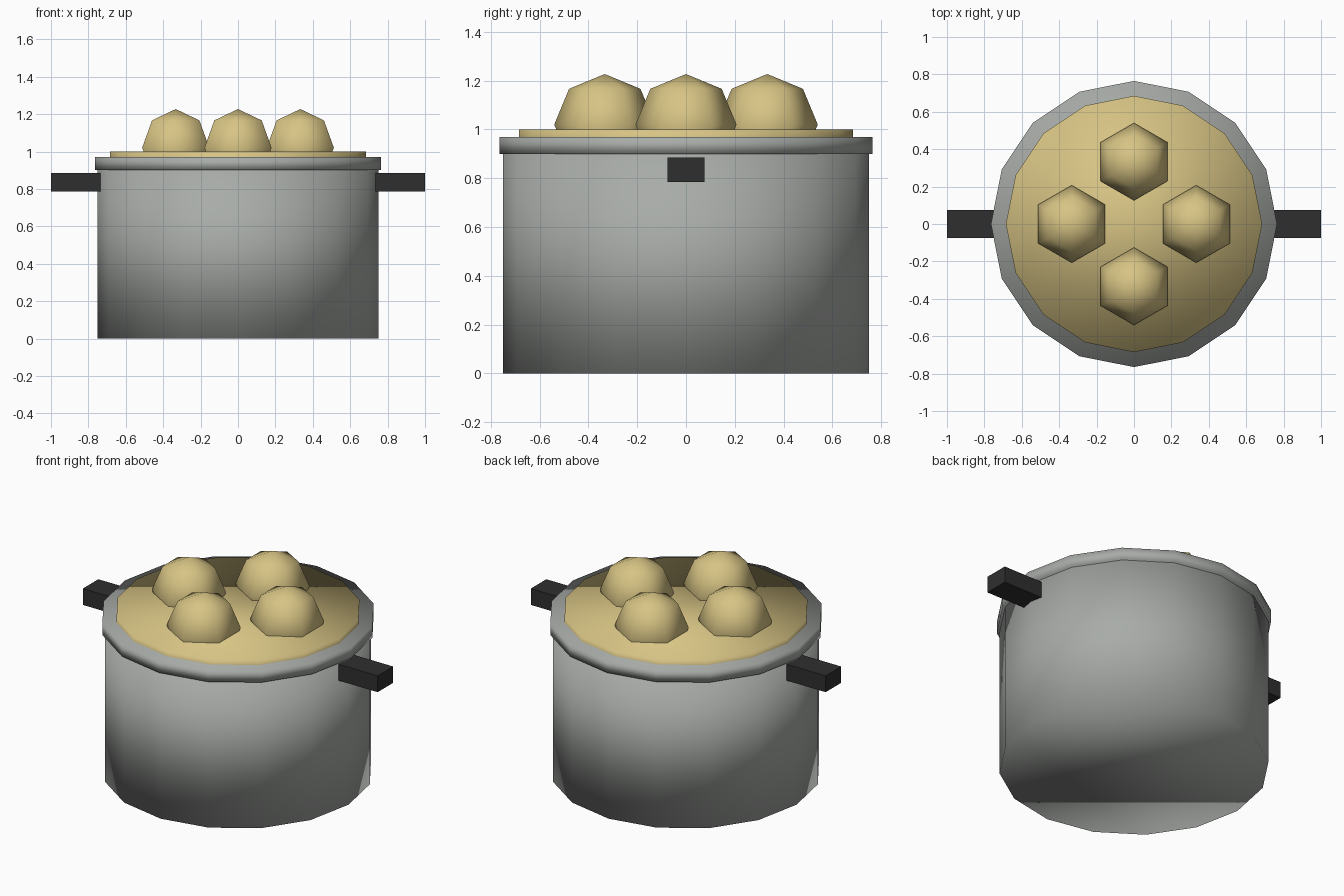
import bpy
import math

cube = bpy.data.objects.get("Cube")
if cube:
    bpy.data.objects.remove(cube, do_unlink=True)


def material(name, rgb):
    mat = bpy.data.materials.new(name)
    mat.use_nodes = True
    color = (*rgb, 1)
    mat.diffuse_color = color
    mat.node_tree.nodes["Principled BSDF"].inputs["Base Color"].default_value = color
    return mat


metal = material("brushed grey", (0.39, 0.41, 0.39))
dough = material("dough yellow", (0.68, 0.55, 0.23))
black = material("handle black", (0.028, 0.028, 0.028))


def finish(name, mat, smooth=True):
    obj = bpy.context.object
    obj.name = name
    obj.data.materials.append(mat)
    if smooth:
        bpy.ops.object.shade_smooth()
    return obj


def drum(name, radius, bottom, top, mat):
    """Sixteen-sided, softly shaded cylinder between two heights."""
    bpy.ops.mesh.primitive_cylinder_add(
        vertices=16, radius=radius, depth=top - bottom,
        location=(0, 0, (bottom + top) / 2))
    return finish(name, mat)


# Pot body, rim band and the filling that rises just above it
drum("pot_body", 0.75, 0, 0.92, metal)
drum("pot_rim", 0.765, 0.9, 0.97, metal)
drum("filling", 0.685, 0.92, 1.0, dough)

# Side handles
for side, sign in (("left", 1), ("right", -1)):
    bpy.ops.mesh.primitive_cube_add(size=1, location=(sign * 0.85, 0, 0.835))
    handle = finish(side + "_handle", black, smooth=False)
    handle.scale = (0.3, 0.15, 0.1)

# Four low-poly dumplings, each with a corner pointing along y
for i, label in enumerate(("left", "back", "right", "front")):
    angle = i * math.pi / 2
    bpy.ops.mesh.primitive_uv_sphere_add(
        segments=6, ring_count=4, radius=0.207,
        location=(0.333 * math.cos(angle), 0.333 * math.sin(angle), 1.02),
        rotation=(0, 0, 0))
    dumpling = finish(label + "_dumpling", dough)
    # Turn the sphere if its equator corners lie along x
    if max(v.co.x for v in dumpling.data.vertices) > 0.2:
        dumpling.rotation_euler.z = math.pi / 2
